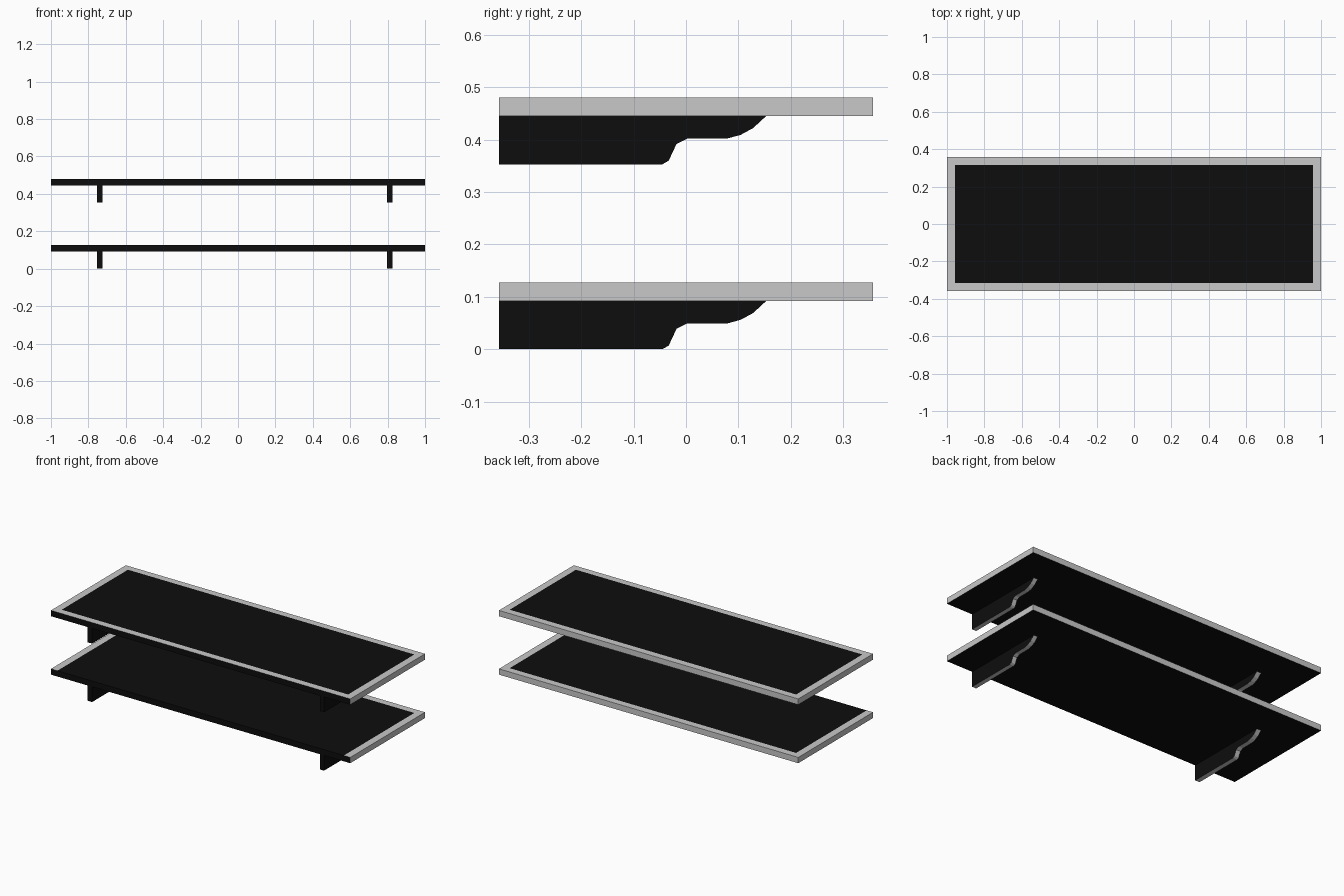
import bpy
import bmesh

if "Cube" in bpy.data.objects:
    bpy.data.objects.remove(bpy.data.objects["Cube"])

HX, HY = 1.0, 0.357          # shelf half sizes
BX, BY = 0.957, 0.316        # half sizes of the black top panel


def material(name, c):
    m = bpy.data.materials.new(name)
    m.diffuse_color = (c, c, c, 1)
    m.use_nodes = True
    m.node_tree.nodes["Principled BSDF"].inputs["Base Color"].default_value = m.diffuse_color
    return m


BLACK = material("black", 0.004)
GREY = material("light grey", 0.58)


def finish(bm, name):
    bmesh.ops.recalc_face_normals(bm, faces=bm.faces)
    bm.normal_update()
    mesh = bpy.data.meshes.new(name)
    mesh.materials.append(BLACK)
    mesh.materials.append(GREY)
    ob = bpy.data.objects.new(name, mesh)
    bpy.context.collection.objects.link(ob)
    return bm, ob


def shelf(name, z0, z1, front_border):
    bm = bmesh.new()
    bmesh.ops.create_cube(bm, size=1)
    for v in bm.verts:
        v.co = (v.co.x * 2 * HX, v.co.y * 2 * HY, z0 if v.co.z < 0 else z1)
    # cut lines around the black top panel
    for co, no in (((BX, 0, 0), (1, 0, 0)), ((-BX, 0, 0), (1, 0, 0)),
                   ((0, BY, 0), (0, 1, 0)), ((0, -BY, 0), (0, 1, 0))):
        bmesh.ops.bisect_plane(bm, geom=bm.verts[:] + bm.edges[:] + bm.faces[:],
                               plane_co=co, plane_no=no)
    bm, ob = finish(bm, name)
    for f in bm.faces:
        c = f.calc_center_median()
        panel = abs(c.x) < BX and c.y < BY and (c.y > -BY or not front_border)
        dark = f.normal.z < -0.5 or f.normal.y < -0.5 or (f.normal.z > 0.5 and panel)
        f.material_index = 0 if dark else 1
    bm.to_mesh(ob.data)
    bm.free()


# bracket side profile (y, z): scrolled underside
PROFILE = [(-HY, 0.092), (-HY, 0), (-0.045, 0), (-0.033, 0.007), (-0.018, 0.039),
           (0.002, 0.049), (0.078, 0.049), (0.104, 0.056), (0.128, 0.069), (0.153, 0.092)]


def bracket(name, x0, x1, z):
    bm = bmesh.new()
    face = bm.faces.new([bm.verts.new((x0, y, z + h)) for y, h in PROFILE])
    ext = bmesh.ops.extrude_face_region(bm, geom=[face], use_keep_orig=True)
    bmesh.ops.translate(bm, vec=(x1 - x0, 0, 0),
                        verts=[g for g in ext["geom"] if isinstance(g, bmesh.types.BMVert)])
    bm, ob = finish(bm, name)
    # grey edge band along the underside, black elsewhere
    for f in bm.faces:
        f.material_index = 1 if f.normal.z < -0.1 else 0
    bm.to_mesh(ob.data)
    bm.free()


for label, z, border in (("lower", 0.0, False), ("upper", 0.353, True)):
    shelf(label + "_shelf", z + 0.092, z + 0.127, border)
    bracket(label + "_left_bracket", -0.755, -0.725, z)
    bracket(label + "_right_bracket", 0.797, 0.825, z)
